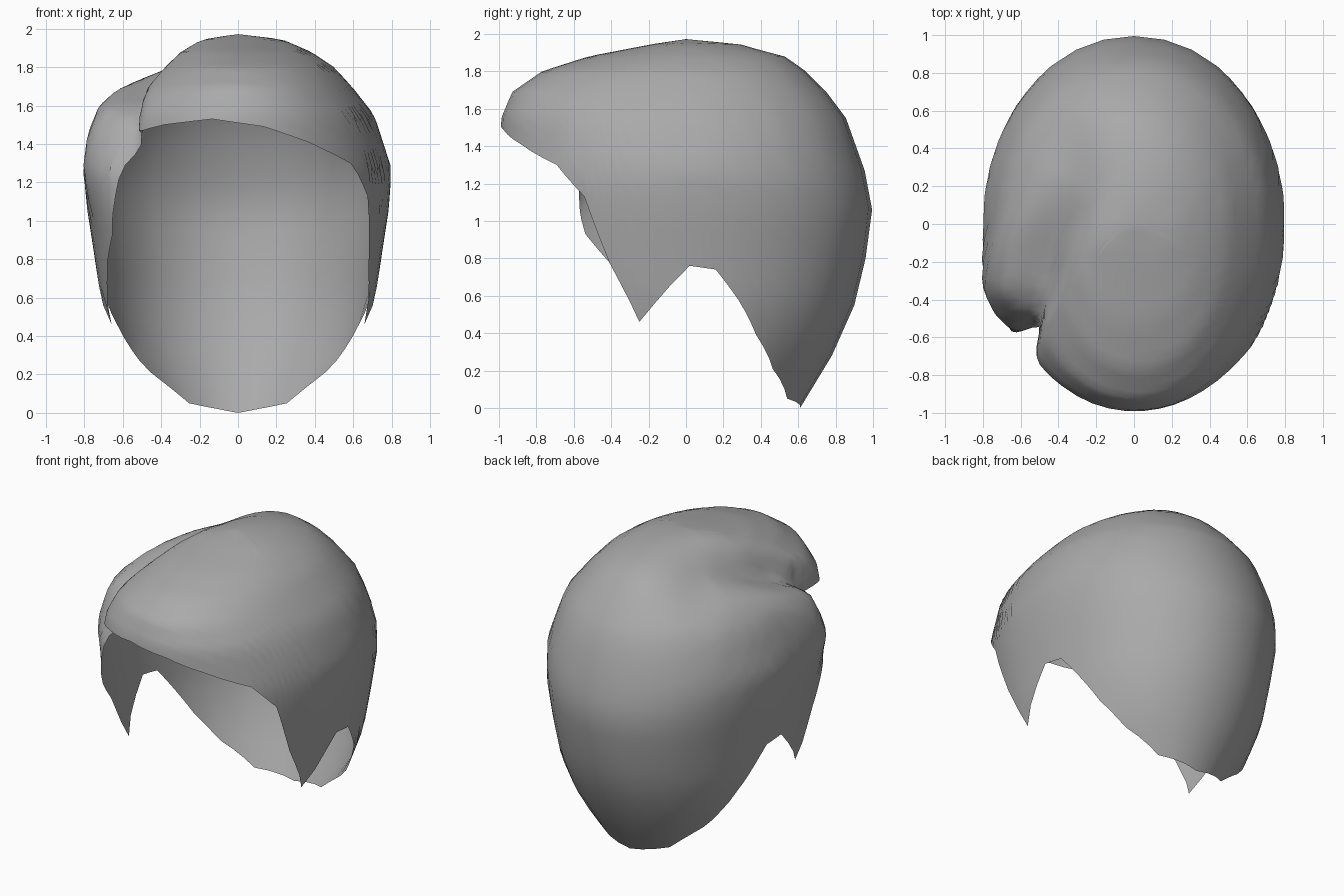
import bpy
import bmesh
import math
from mathutils import Vector

default_cube = bpy.data.objects.get("Cube")
if default_cube:
    bpy.data.objects.remove(default_cube, do_unlink=True)

# Horizontal rings of the shell: height, half width, front reach, back reach
RINGS = [
    (1.972, 0, 0, 0), (1.945, .23, .18, .3), (1.88, .38, .52, .53),
    (1.8, .5, .77, .64), (1.69, .6, .93, .75), (1.55, .71, .99, .855),
    (1.27, .8, 1, .955), (1.06, .785, 1, .995), (.8, .745, .98, .96),
    (.55, .71, .92, .9), (.28, .62, .9, .78), (0, .42, .8, .61),
]
# Hem line as angle and height: fringe, sideburn, then nape (mirrored)
FRINGE = [(-140, 1.49), (-132, 1.47), (-121, 1.5), (-100, 1.53), (-80, 1.49),
          (-62, 1.41), (-43, 1.3), (-32, 1.13), (-24, .78)]
NAPE = [(-15, .46), (1, .76), (9, .74), (17, .58), (26, .39), (38, .21), (57, .05)]
PARTED_SIDE = [(204, .78), (212, .93), (214, 1.05), (217, 1.3)]
ROWS = 22
COLUMNS_PER_SPAN = 3


def lerp(a, b, t):
    return a + (b - a) * t


def clamp(v):
    return max(0.0, min(1.0, v))


def ring_index(z):
    """Fractional ring number at a height."""
    for i, (upper, lower) in enumerate(zip(RINGS, RINGS[1:])):
        if z >= lower[0]:
            return i + (upper[0] - z) / (upper[0] - lower[0])
    return len(RINGS) - 1


def part_line(y):
    """Sideways position of the hair parting."""
    if y < -.15:
        return lerp(-.59, -.48, (y + .62) / .47)
    return lerp(-.48, -.3, clamp((y + .15) / .4))


def shape_parting(p):
    """Press the parting groove in and puff up the hair beside it."""
    fade = clamp((.6 - p.y) / .9) * clamp((p.z - 1) / .4)
    offset = p.x - part_line(p.y)
    width = .06 + .18 * clamp(p.y + .5)
    if offset < 0:
        width += .03
    groove = .145 * math.exp(-(offset / width) ** 2)
    puff = .09 * math.exp(-((offset + .2) / .12) ** 2) * clamp((p.y + .65) / .3)
    centre = Vector((0, 0, 1.2))
    return centre + (p - centre) * (1 + fade * (puff - groove))


def shell_point(index, angle):
    i = min(int(index), len(RINGS) - 2)
    z, half, front, back = (lerp(a, b, index - i) for a, b in zip(RINGS[i], RINGS[i + 1]))
    c, s = math.cos(angle), math.sin(angle)
    if c < 0:  # the crown falls away sooner on the parted side
        half *= 1 - .13 * clamp((z - 1.65) / .15)
    x = half * math.copysign(abs(c) ** .96, c)
    y = (back if s > 0 else front) * math.copysign(abs(s) ** .96, s)
    return shape_parting(Vector((x, y, z)))


def build_hair(material):
    mirrored = [(180 - angle, z) for angle, z in reversed(NAPE)]
    hem = FRINGE + NAPE + [(90, 0)] + mirrored + PARTED_SIDE
    columns = []
    for (a, za), (b, zb) in zip(hem, hem[1:] + [(220, hem[0][1])]):
        for step in range(COLUMNS_PER_SPAN):
            t = step / COLUMNS_PER_SPAN
            columns.append((math.radians(lerp(a, b, t)), ring_index(lerp(za, zb, t))))

    bm = bmesh.new()
    crown = bm.verts.new(shell_point(0, 0))
    grid = [[bm.verts.new(shell_point(depth * row / ROWS, angle))
             for row in range(1, ROWS + 1)] for angle, depth in columns]
    for left, right in zip(grid, grid[1:] + grid[:1]):
        bm.faces.new((crown, left[0], right[0]))
        for row in range(ROWS - 1):
            bm.faces.new((left[row], left[row + 1], right[row + 1], right[row]))
    for face in bm.faces:
        face.smooth = True

    mesh = bpy.data.meshes.new("hair_shell")
    bm.to_mesh(mesh)
    bm.free()
    mesh.materials.append(material)
    hair = bpy.data.objects.new("hair_shell", mesh)
    bpy.context.collection.objects.link(hair)
    return hair


# Plain grey hair colour
grey = bpy.data.materials.new("hair_grey")
grey.use_nodes = True
colour = (.4, .4, .4, 1)
grey.diffuse_color = colour
grey.node_tree.nodes["Principled BSDF"].inputs["Base Color"].default_value = colour

build_hair(grey)
